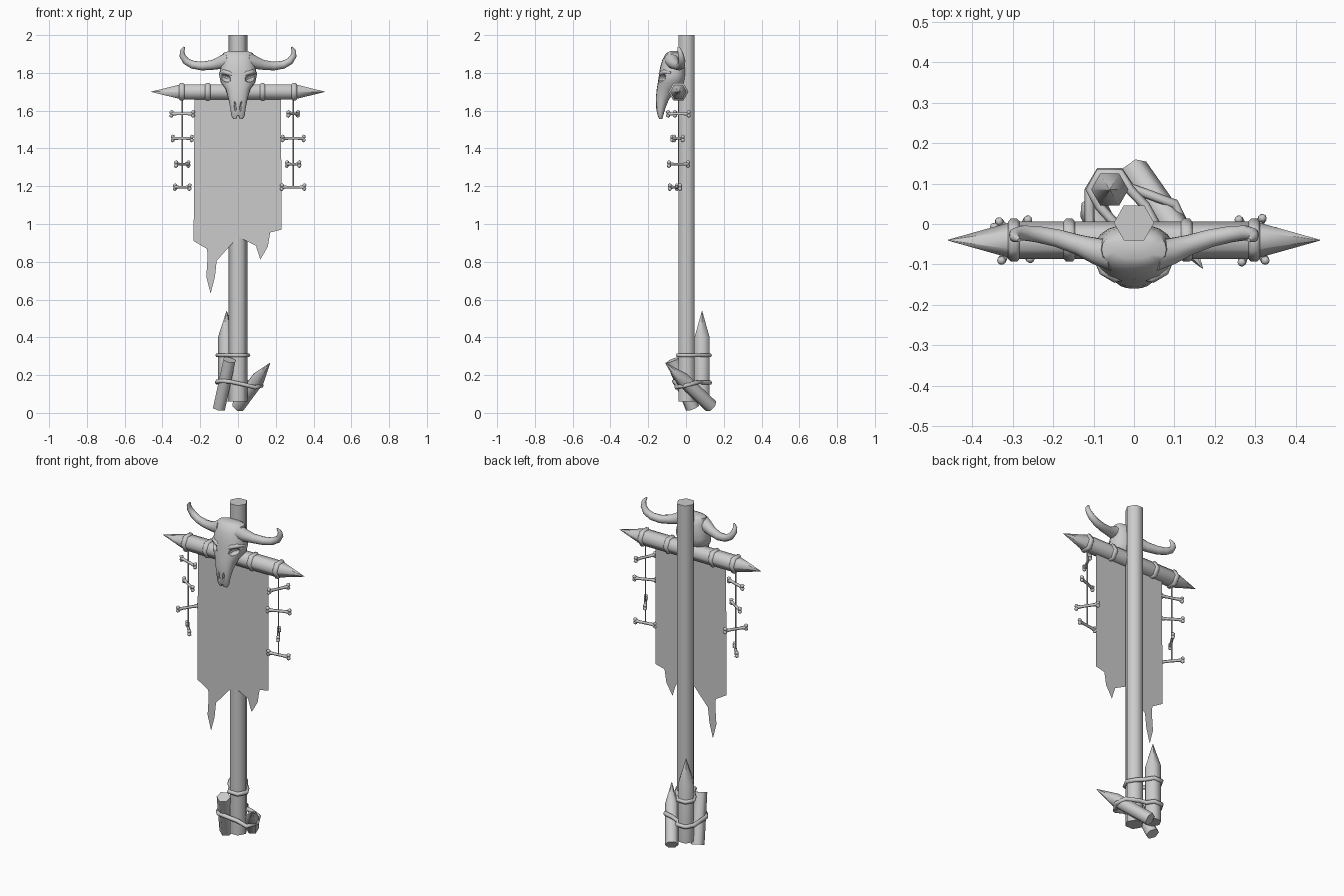
import bpy, bmesh, math
from mathutils import Vector

if "Cube" in bpy.data.objects:
    bpy.data.objects.remove(bpy.data.objects["Cube"])

grey = bpy.data.materials.new("weathered grey")
grey.diffuse_color = (0.6, 0.6, 0.6, 1)
grey.use_nodes = True
grey.node_tree.nodes["Principled BSDF"].inputs["Base Color"].default_value = grey.diffuse_color


def finish(name, bm, angle=65):
    bmesh.ops.recalc_face_normals(bm, faces=bm.faces[:])
    me = bpy.data.meshes.new(name)
    bm.to_mesh(me)
    bm.free()
    me.materials.append(grey)
    me.shade_smooth()
    me.set_sharp_from_angle(angle=math.radians(angle))
    ob = bpy.data.objects.new(name, me)
    bpy.context.collection.objects.link(ob)
    return ob


def skin(bm, rings, closed=False):
    """Bridge successive vertex rings, capping open ends."""
    rings = [[bm.verts.new(p) for p in r] for r in rings]
    n = len(rings[0])
    pairs = list(zip(rings, rings[1:])) + ([(rings[-1], rings[0])] if closed else [])
    for a, b in pairs:
        for i in range(n):
            j = (i + 1) % n
            bm.faces.new((a[i], a[j], b[j], b[i]))
    if not closed:
        bm.faces.new(rings[0][::-1])
        bm.faces.new(rings[-1])


def tube(bm, pts, radii, sides=6, closed=False, up=(0, 0, 1), turn=0.0):
    pts = [Vector(p) for p in pts]
    n, rings = len(pts), []
    for k, p in enumerate(pts):
        a = pts[k - 1] if k or closed else p
        b = pts[(k + 1) % n] if k < n - 1 or closed else p
        t = (b - a).normalized()
        u = Vector(up).cross(t).normalized()
        v = t.cross(u)
        rings.append([p + radii[k] * (u * math.cos(w) + v * math.sin(w))
                      for w in (turn + math.tau * i / sides for i in range(sides))])
    skin(bm, rings, closed)


def stake(name, start, end, r, shoulder=None, up=(0, 1, 0)):
    """Six-sided log; with a shoulder fraction it ends in a point."""
    a, b = Vector(start), Vector(end)
    bm = bmesh.new()
    if shoulder:
        tube(bm, [a, a.lerp(b, shoulder), b], [r, r, 0.001], up=up)
    else:
        tube(bm, [a, b], [r, r], up=up)
    return finish(name, bm)


def lashing(name, pts, r=0.012):
    bm = bmesh.new()
    tube(bm, pts, [r] * len(pts), closed=True)
    finish(name, bm)


# Pole and the stakes propped round its foot
stake("pole", (0, 0.003, 0.06), (0, 0.003, 2.0), 0.05)
stake("tall_stake", (-0.06, 0.085, 0.06), (-0.06, 0.085, 0.54), 0.046, 0.71)
stake("leaning_stake", (0, 0.133, 0.035), (0.17, -0.11, 0.265), 0.037, 0.64, (0, 0, 1))
stake("leaning_log", (-0.10, 0.035, 0.025), (-0.045, -0.07, 0.28), 0.037, None, (0, 0, 1))

# Rope lashings
lashing("upper_lashing", [(x, y, 0.305) for x, y in (
    (-0.05, 0.005), (-0.028, -0.043), (0.028, -0.043), (0.053, 0.003), (0.028, 0.045),
    (-0.01, 0.085), (-0.035, 0.126), (-0.085, 0.126), (-0.108, 0.085), (-0.085, 0.043))])
lashing("lower_lashing", [
    (-0.11, -0.03, 0.165), (-0.085, -0.062, 0.17), (-0.04, -0.062, 0.165), (0.03, -0.047, 0.15),
    (0.09, -0.05, 0.135), (0.125, 0.0, 0.145), (0.10, 0.05, 0.16), (0.03, 0.075, 0.165),
    (-0.01, 0.09, 0.16), (-0.035, 0.128, 0.16), (-0.085, 0.128, 0.16), (-0.11, 0.085, 0.16)])

# Crossbar sharpened at both ends, with raised bands
Y, Z = -0.04, 1.70
bm = bmesh.new()
tube(bm, [(x, Y, Z) for x in (-0.46, -0.3, 0.3, 0.46)], [0.001, 0.046, 0.046, 0.001])
finish("crossbar", bm)
for x in (-0.297, -0.16, 0.13, 0.297):
    bm = bmesh.new()
    tube(bm, [(x + d, Y, Z) for d in (-0.015, -0.008, 0.008, 0.015)], [0.045, 0.053, 0.053, 0.045])
    finish("crossbar_band", bm)

# Tattered cloth
outline = [(-0.23, 1.69), (-0.222, 1.3), (-0.235, 0.91), (-0.158, 0.865), (-0.168, 0.72),
           (-0.145, 0.632), (-0.122, 0.72), (-0.113, 0.805), (-0.04, 0.92), (0, 0.932),
           (0.045, 0.922), (0.095, 0.885), (0.118, 0.812), (0.158, 0.88), (0.17, 0.955),
           (0.23, 0.97), (0.205, 1.3), (0.21, 1.5), (0.228, 1.69)]
bm = bmesh.new()
bm.faces.new([bm.verts.new((x, -0.043, z)) for x, z in outline])
bmesh.ops.triangulate(bm, faces=bm.faces[:])
finish("cloth", bm)

# Hanging strings of bones
for x, yaws in ((-0.295, (-18, -33, 57, -50)), (0.292, (65, 22, -57, 8))):
    bm = bmesh.new()
    tube(bm, [(x, Y, 1.66), (x, Y, 1.19)], [0.004, 0.004], up=(0, 1, 0))
    finish("string", bm)
    for z, yaw in zip((1.583, 1.453, 1.317, 1.195), yaws):
        c, d = Vector((x, Y, z)), Vector((math.cos(math.radians(yaw)), math.sin(math.radians(yaw)), 0))
        bm = bmesh.new()
        tube(bm, [c + d * s for s in (-0.06, -0.03, 0.03, 0.06)], [0.011, 0.008, 0.008, 0.011])
        for s in (-0.06, 0.06):
            for h in (-0.009, 0.009):
                ball = bmesh.ops.create_icosphere(bm, subdivisions=1, radius=0.012)["verts"]
                bmesh.ops.translate(bm, verts=ball, vec=c + d * s + Vector((0, 0, h)))
        finish("small_bone", bm)

# Skull lofted downwards: height, half width, front y, back y
bm = bmesh.new()
rings = []
for z, w, f, b in ((1.915, 0.05, -0.085, -0.035), (1.905, 0.08, -0.105, -0.02), (1.87, 0.085, -0.125, -0.005),
                   (1.83, 0.092, -0.137, 0), (1.79, 0.10, -0.143, 0), (1.75, 0.092, -0.149, -0.005),
                   (1.715, 0.066, -0.155, -0.045), (1.66, 0.05, -0.16, -0.09), (1.61, 0.04, -0.158, -0.11),
                   (1.575, 0.036, -0.15, -0.12), (1.557, 0.026, -0.143, -0.125)):
    ring = []
    for i in range(20):
        c, s = math.cos(math.tau * i / 20), math.sin(math.tau * i / 20)
        ring.append((w * math.copysign(abs(c) ** 0.85, c),
                     (f + b) / 2 + (b - f) / 2 * math.copysign(abs(s) ** 0.85, s), z))
    rings.append(ring)
skin(bm, rings)
skull = finish("skull", bm, 50)


# Hollows cut for eyes, nostrils and the gap between the teeth
def hollow(loc, size, tilt):
    bpy.ops.mesh.primitive_uv_sphere_add(segments=14, ring_count=8, location=loc, rotation=(0, tilt, 0))
    ob = bpy.context.object
    ob.name, ob.scale = "hollow_cutter", size
    ob.hide_render = True
    ob.hide_set(True)
    ob.data.materials.append(grey)
    ob.data.shade_smooth()
    m = skull.modifiers.new("hollow", "BOOLEAN")
    m.operation, m.object = "DIFFERENCE", ob


for s in (-1, 1):
    hollow((s * 0.068, -0.132, 1.773), (0.034, 0.034, 0.019), s * -0.45)
    hollow((s * 0.015, -0.164, 1.62), (0.007, 0.016, 0.032), s * 0.12)
hollow((0, -0.14, 1.553), (0.008, 0.05, 0.022), 0)

# Brow ridges and horns, mirrored left and right
for s in (-1, 1):
    bm = bmesh.new()
    tube(bm, [(s * x, y, z) for x, y, z in ((0.018, -0.135, 1.782), (0.045, -0.134, 1.797),
              (0.075, -0.115, 1.806), (0.096, -0.08, 1.80))], [0.004, 0.012, 0.013, 0.006], 8)
    finish("brow_ridge", bm)
    bm = bmesh.new()
    tube(bm, [(s * x, y, z) for x, y, z in (
        (0.05, -0.075, 1.868), (0.09, -0.068, 1.855), (0.135, -0.052, 1.842), (0.19, -0.035, 1.836),
        (0.24, -0.025, 1.843), (0.275, -0.022, 1.862), (0.294, -0.026, 1.89), (0.296, -0.033, 1.915),
        (0.284, -0.04, 1.936))],
        [0.042, 0.034, 0.026, 0.023, 0.021, 0.019, 0.016, 0.012, 0.005], 10, up=(0, 1, 0))
    finish("horn", bm)
